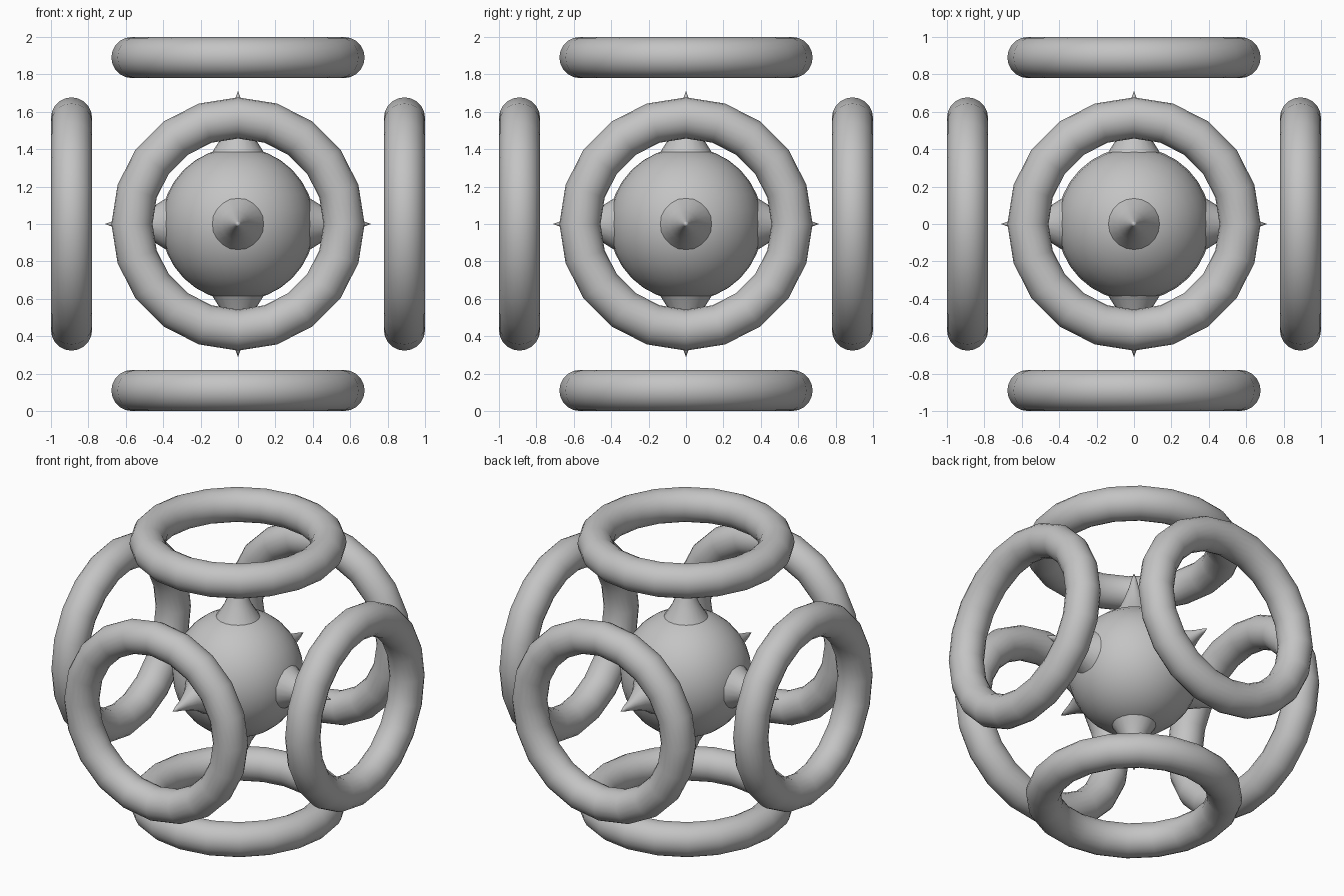
import bpy, bmesh
from math import cos, sin, tau
from mathutils import Vector, Matrix

cube = bpy.data.objects.get("Cube")
if cube:
    bpy.data.objects.remove(cube, do_unlink=True)

CENTRE = Vector((0, 0, 1))
SIDES = 20

grey = bpy.data.materials.new("plain_grey")
grey.use_nodes = True
colour = (0.55, 0.55, 0.55, 1)
grey.diffuse_color = colour
grey.node_tree.nodes["Principled BSDF"].inputs["Base Color"].default_value = colour


def finish(obj, name, direction=None):
    """Name, colour and smooth a part, aiming its z axis along direction."""
    obj.name = obj.data.name = name
    obj.data.materials.append(grey)
    obj.data.polygons.foreach_set("use_smooth", [True] * len(obj.data.polygons))
    if direction:
        turn = direction.to_track_quat('Z', 'Y').to_matrix().to_4x4()
        obj.matrix_world = Matrix.Translation(obj.location) @ turn


def add_ring(name, direction):
    bpy.ops.mesh.primitive_torus_add(major_radius=0.567, minor_radius=0.11,
                                     major_segments=SIDES, minor_segments=SIDES,
                                     location=CENTRE + direction * 0.89)
    finish(bpy.context.object, name, direction)


def add_spike(name, direction):
    # Concave profile of (radius, distance from the centre), ending in a point
    profile = [(0.14, 0.38), (0.09, 0.46), (0.062, 0.525),
               (0.034, 0.6), (0.015, 0.67)]
    bm = bmesh.new()
    loops = [[bm.verts.new((r * cos(tau * i / SIDES), r * sin(tau * i / SIDES), h))
              for i in range(SIDES)] for r, h in profile]
    tip = bm.verts.new((0, 0, 0.712))
    for i in range(SIDES):
        j = (i + 1) % SIDES
        for low, high in zip(loops, loops[1:]):
            bm.faces.new((low[i], low[j], high[j], high[i]))
        bm.faces.new((loops[-1][i], loops[-1][j], tip))
    mesh = bpy.data.meshes.new(name)
    bm.to_mesh(mesh)
    bm.free()
    obj = bpy.data.objects.new(name, mesh)
    bpy.context.collection.objects.link(obj)
    obj.location = CENTRE
    finish(obj, name, direction)


# Central ball
bpy.ops.mesh.primitive_uv_sphere_add(segments=32, ring_count=16, radius=0.41,
                                     location=CENTRE)
finish(bpy.context.object, "core_ball")

# One spike and one floating ring on each of the six sides
directions = {"left": (1, 0, 0), "right": (-1, 0, 0), "back": (0, 1, 0),
              "front": (0, -1, 0), "top": (0, 0, 1), "bottom": (0, 0, -1)}
for side, axis in directions.items():
    add_spike(side + "_spike", Vector(axis))
    add_ring(side + "_ring", Vector(axis))
